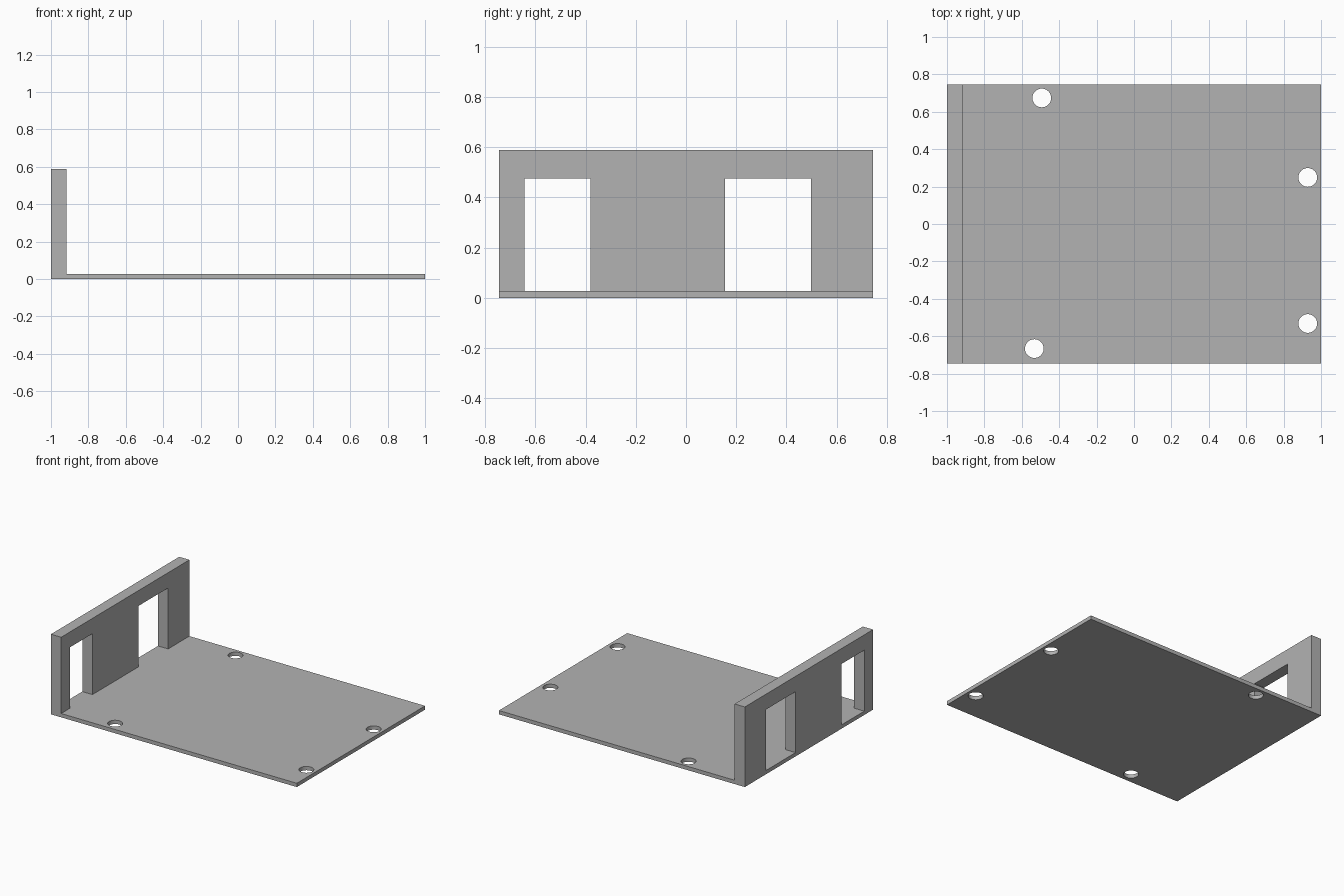
import bpy, bmesh
from mathutils import Matrix, Vector

if "Cube" in bpy.data.objects:
    bpy.data.objects.remove(bpy.data.objects["Cube"], do_unlink=True)

HALF_Y, PLATE, WALL_X, TOP = 0.745, 0.028, -0.917, 0.589
OPENINGS = [(-0.643, -0.381), (0.155, 0.498)]
OPENING_TOP = 0.476
HOLES = [(-0.493, 0.674), (-0.533, -0.666), (0.929, 0.249), (0.929, -0.532)]
HOLE_RADIUS = 0.05

grey = bpy.data.materials.new("plain grey")
grey.use_nodes = True
colour = (0.45, 0.45, 0.45, 1)
grey.diffuse_color = colour
grey.node_tree.nodes["Principled BSDF"].inputs["Base Color"].default_value = colour


def make_object(name, bm):
    bmesh.ops.recalc_face_normals(bm, faces=bm.faces)
    mesh = bpy.data.meshes.new(name)
    bm.to_mesh(mesh)
    bm.free()
    mesh.materials.append(grey)
    obj = bpy.data.objects.new(name, mesh)
    bpy.context.collection.objects.link(obj)
    return obj


# L-shaped bracket: side profile extruded from front to back
profile = [(-1, 0), (1, 0), (1, PLATE), (WALL_X, PLATE), (WALL_X, TOP), (-1, TOP)]
bm = bmesh.new()
face = bm.faces.new([bm.verts.new((x, -HALF_Y, z)) for x, z in profile])
new = bmesh.ops.extrude_face_region(bm, geom=[face])["geom"]
bmesh.ops.translate(bm, vec=(0, 2 * HALF_Y, 0),
                    verts=[v for v in new if isinstance(v, bmesh.types.BMVert)])
bracket = make_object("bracket", bm)

# Cutters: wall openings and round screw holes
bm = bmesh.new()
for y0, y1 in OPENINGS:
    centre = Vector((WALL_X, (y0 + y1) / 2, (PLATE + OPENING_TOP) / 2))
    size = Vector((0.4, y1 - y0, OPENING_TOP - PLATE))
    bmesh.ops.create_cube(bm, size=1, matrix=Matrix.LocRotScale(centre, None, size))
for x, y in HOLES:
    bmesh.ops.create_cone(bm, cap_ends=True, segments=48, radius1=HOLE_RADIUS,
                          radius2=HOLE_RADIUS, depth=0.2,
                          matrix=Matrix.Translation((x, y, PLATE / 2)))
cutter = make_object("opening_cutter", bm)
cutter.hide_render = True

# Cut the openings and keep the finished mesh
cut = bracket.modifiers.new("openings", "BOOLEAN")
cut.operation, cut.solver, cut.object = "DIFFERENCE", "EXACT", cutter
bpy.context.view_layer.objects.active = bracket
bracket.select_set(True)
bpy.ops.object.modifier_apply(modifier=cut.name)
bpy.data.objects.remove(cutter, do_unlink=True)
bpy.ops.object.shade_smooth_by_angle()
